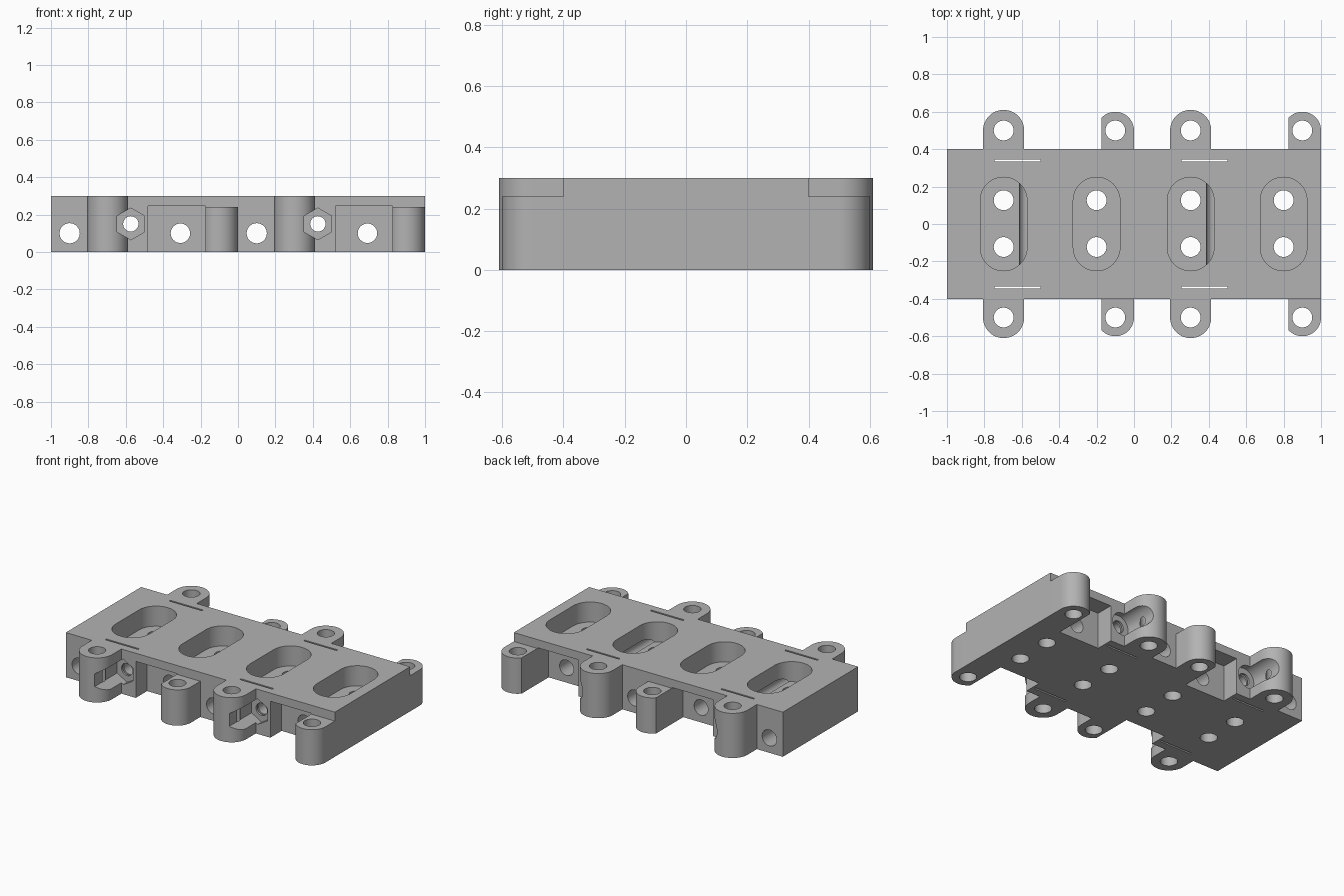
import bpy, bmesh
from math import sin, cos, pi

cube = bpy.data.objects.get("Cube")
if cube:
    bpy.data.objects.remove(cube, do_unlink=True)

grey = bpy.data.materials.new("plain grey")
grey.use_nodes = True
grey.diffuse_color = (0.45, 0.45, 0.45, 1)
grey.node_tree.nodes["Principled BSDF"].inputs["Base Color"].default_value = (0.45, 0.45, 0.45, 1)


def prism(name, pts, lo, hi, axis="z"):
    """Extrude a closed profile along z, or an (x, z) profile along y."""
    bm = bmesh.new()
    place = (lambda a, b, h: (a, b, h)) if axis == "z" else (lambda a, b, h: (a, h, b))
    bottom = [bm.verts.new(place(a, b, lo)) for a, b in pts]
    top = [bm.verts.new(place(a, b, hi)) for a, b in pts]
    bm.faces.new(bottom)
    bm.faces.new(top)
    n = len(pts)
    for i in range(n):
        j = (i + 1) % n
        bm.faces.new((bottom[i], bottom[j], top[j], top[i]))
    bmesh.ops.recalc_face_normals(bm, faces=bm.faces)
    mesh = bpy.data.meshes.new(name)
    bm.to_mesh(mesh)
    bm.free()
    mesh.materials.append(grey)
    ob = bpy.data.objects.new(name, mesh)
    bpy.context.collection.objects.link(ob)
    return ob


def rect(x0, x1, y0, y1):
    return [(x0, y0), (x1, y0), (x1, y1), (x0, y1)]


def arc(x, y, r, start=0.0, sweep=2 * pi, n=32):
    closed = sweep > 6
    count = n if closed else n + 1
    return [(x + r * cos(start + sweep * i / n), y + r * sin(start + sweep * i / n))
            for i in range(count)]


def combine(tool, operation="DIFFERENCE"):
    mod = body.modifiers.new("shape", "BOOLEAN")
    mod.operation, mod.solver, mod.object = operation, "EXACT", tool
    bpy.context.view_layer.objects.active = body
    bpy.ops.object.modifier_apply(modifier=mod.name)
    bpy.data.objects.remove(tool, do_unlink=True)


def lug(x, side, r, height):
    start = 0 if side > 0 else pi
    pts = arc(x, side * 0.5, r, start, pi, 24)
    pts += [(x - side * r, side * 0.36), (x + side * r, side * 0.36)]
    combine(prism("lug", pts, 0, height), "UNION")


# main slab
body = prism("mounting_block", rect(-1, 1, -0.4, 0.4), 0, 0.3)

# screw lugs on both long sides, two repeats of tall and short
for dx in (0, 1):
    for side in (-1, 1):
        lug(dx - 0.697, side, 0.11, 0.3)
        lug(dx - 0.1, side, 0.1, 0.24)

for dx in (0, 1):
    for side in (-1, 1):
        # open side recess that also flattens the short lug
        y0, y1 = sorted((side * 0.28, side * 0.7))
        combine(prism("recess", rect(dx - 0.48, dx - 0.175, y0, y1), -0.1, 0.245))
        # vertical lug holes
        for x in (-0.697, -0.1):
            combine(prism("lug_hole", arc(dx + x, side * 0.5, 0.053), -0.1, 0.4))
        # thin slit through the slab
        y = side * 0.34
        combine(prism("slit", rect(dx - 0.745, dx - 0.5, y - 0.006, y + 0.006), -0.1, 0.4))
    # nut seat at the front, round screw head seat at the back
    x = dx - 0.573
    combine(prism("nut_seat", arc(x, 0.15, 0.085, pi / 2, n=6), -0.7, -0.36, "y"))
    combine(prism("head_seat", arc(x, 0.15, 0.078), 0.36, 0.7, "y"))
    # rounded top pockets with two holes each
    for x in (dx - 0.697, dx - 0.2):
        pts = arc(x, 0.125, 0.125, 0, pi, 24) + arc(x, -0.125, 0.125, pi, pi, 24)
        combine(prism("pocket", pts, 0.165, 0.4))
        for y in (-0.123, 0.127):
            combine(prism("pocket_hole", arc(x, y, 0.053), -0.1, 0.2))
    # bores running from front to back
    for x, z, r in ((-0.9, 0.1, 0.054), (-0.308, 0.1, 0.052), (-0.573, 0.15, 0.041)):
        combine(prism("long_bore", arc(dx + x, z, r), -0.8, 0.8, "y"))

# smooth round walls, sharp edges kept
body.select_set(True)
bpy.context.view_layer.objects.active = body
bpy.ops.object.shade_smooth_by_angle(angle=0.5)
